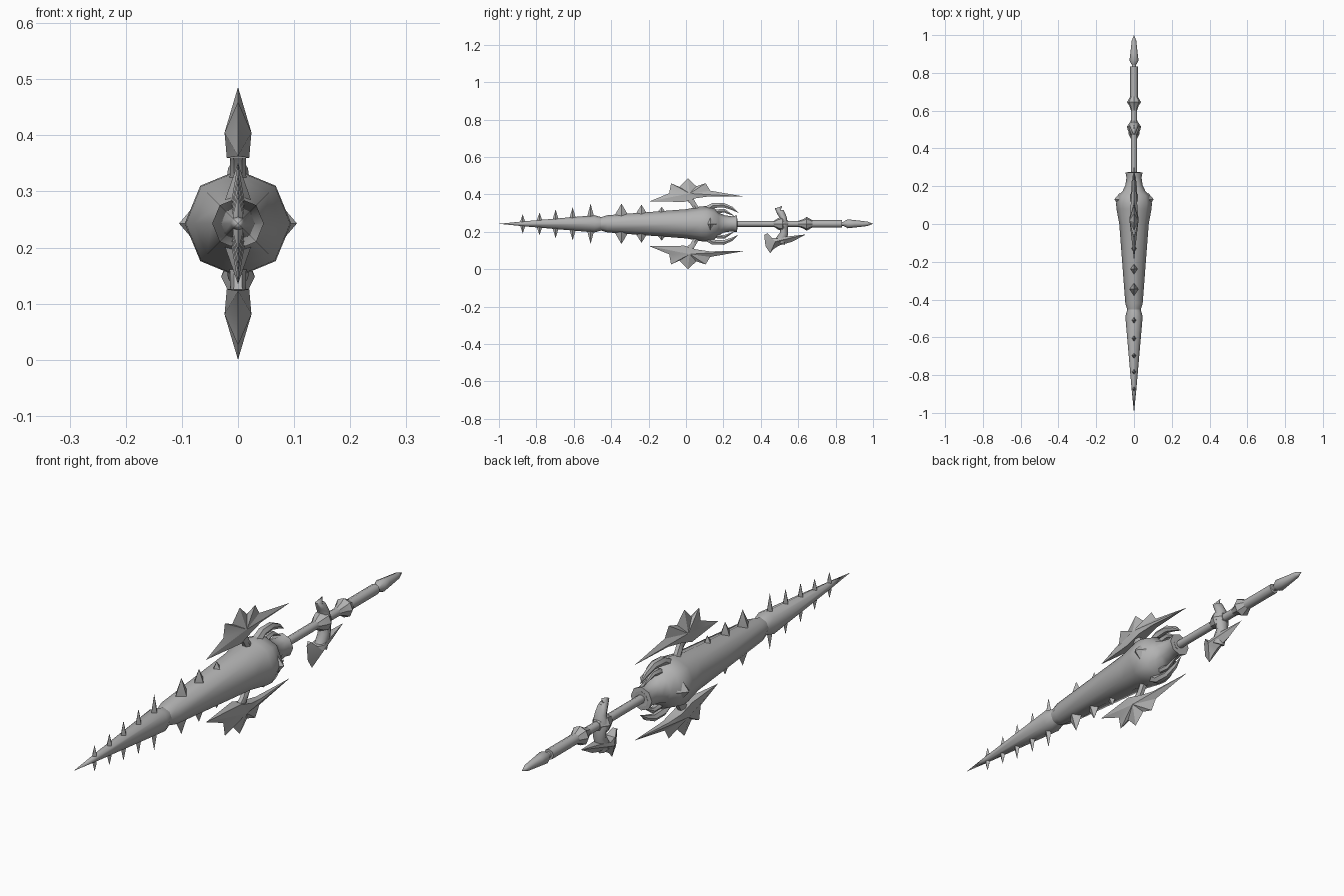
import bpy, bmesh, math
from mathutils import Vector

cube = bpy.data.objects.get("Cube")
if cube:
    bpy.data.objects.remove(cube, do_unlink=True)

AXIS = 0.243  # height of the weapon's long axis

metal = bpy.data.materials.new("grey metal")
metal.use_nodes = True
GREY = (0.45, 0.45, 0.45, 1)
metal.diffuse_color = GREY
metal.node_tree.nodes["Principled BSDF"].inputs["Base Color"].default_value = GREY


def finish(name, bm, angle):
    bmesh.ops.remove_doubles(bm, verts=bm.verts, dist=0.0002)
    bmesh.ops.recalc_face_normals(bm, faces=bm.faces)
    mesh = bpy.data.meshes.new(name)
    bm.to_mesh(mesh)
    bm.free()
    mesh.materials.append(metal)
    obj = bpy.data.objects.new(name, mesh)
    obj.location.z = AXIS
    bpy.context.collection.objects.link(obj)
    bpy.ops.object.select_all(action='DESELECT')
    obj.select_set(True)
    bpy.context.view_layer.objects.active = obj
    bpy.ops.object.shade_smooth_by_angle(angle=math.radians(angle))
    return obj


def loft(name, stations, sides=8, flip=1, angle=50):
    """Skin rings (y, z, radius across x, radius in plane) along a path in the yz plane."""
    bm = bmesh.new()
    pts = [Vector((0, s[0], s[1])) for s in stations]
    rings = []
    for i, s in enumerate(stations):
        t = (pts[min(i + 1, len(pts) - 1)] - pts[max(i - 1, 0)]).normalized()
        n = Vector((0, -t.z, t.y))
        ring = []
        for k in range(sides):
            a = math.tau * k / sides
            p = pts[i] + n * (math.sin(a) * s[3])
            ring.append(bm.verts.new((math.cos(a) * s[2], p.y, p.z * flip)))
        rings.append(ring)
    for a, b in zip(rings, rings[1:]):
        for k in range(sides):
            m = (k + 1) % sides
            bm.faces.new((a[k], a[m], b[m], b[k]))
    bm.faces.new(rings[0])
    bm.faces.new(rings[-1])
    return finish(name, bm, angle)


def lathe(name, profile, sides=8, angle=50):
    return loft(name, [(y, 0, r, r) for y, r in profile], sides, 1, angle)


def blade(name, outline, hub, flip=1):
    """Outline of (y, z, half thickness), each side fanned to a raised hub."""
    bm = bmesh.new()
    sides = []
    for s in (1, -1):
        rim = [bm.verts.new((s * x, y, z * flip)) for y, z, x in outline]
        mid = bm.verts.new((s * hub[2], hub[0], hub[1] * flip))
        for a, b in zip(rim, rim[1:] + rim[:1]):
            bm.faces.new((a, b, mid))
        sides.append(rim)
    # close the thick edges between both sides
    n = len(outline)
    for i in range(n):
        j = (i + 1) % n
        if outline[i][2] + outline[j][2] > 0:
            bm.faces.new((sides[0][i], sides[0][j], sides[1][j], sides[1][i]))
    return finish(name, bm, 25)


# Lance body: front point, notch and flared rear cone
lathe("front_point", [(-1, 0), (-0.87, 0.013), (-0.49, 0.046), (-0.45, 0.035)])
lathe("lance_cone", [(-0.46, 0.034), (-0.42, 0.046), (0, 0.078), (0.08, 0.093),
                     (0.11, 0.095), (0.15, 0.086), (0.175, 0.06), (0.205, 0.046),
                     (0.245, 0.04), (0.272, 0.045), (0.275, 0.03), (0.25, 0.016)])

# Shaft, grip collars and end point
lathe("shaft", [(0.24, 0.016), (0.63, 0.016)])
lathe("grip_collar", [(0.6, 0.016), (0.625, 0.024), (0.645, 0.037), (0.675, 0.02)], 8, 30)
lathe("grip", [(0.66, 0.02), (0.835, 0.02), (0.835, 0.011), (0.86, 0.011)], 8)
lathe("end_point", [(0.84, 0.01), (0.865, 0.024), (0.9, 0.02), (0.97, 0.012), (1, 0)])
lathe("guard_collar", [(0.47, 0.016), (0.495, 0.032), (0.515, 0.038), (0.545, 0.018)], 8, 30)

# Spikes: position along the axis, tip height, half length, half width
SPIKES = [(-0.873, 0.051, 0.012, 0.009), (-0.783, 0.061, 0.014, 0.01),
          (-0.697, 0.077, 0.016, 0.011), (-0.606, 0.088, 0.018, 0.012),
          (-0.51, 0.108, 0.02, 0.013), (-0.345, 0.108, 0.04, 0.024),
          (-0.238, 0.102, 0.036, 0.022), (-0.13, 0.09, 0.032, 0.02)]
FIN = [(-0.195, 0.12, 0), (-0.09, 0.163, 0), (-0.08, 0.217, 0), (-0.035, 0.197, 0),
       (0.01, 0.243, 0), (0.055, 0.201, 0), (0.105, 0.217, 0), (0.13, 0.177, 0),
       (0.315, 0.145, 0), (0.125, 0.147, 0.012), (0.055, 0.137, 0.02), (-0.01, 0.117, 0.02)]

# Parts repeated above and below the axis
for flip, where in ((1, "upper"), (-1, "lower")):
    for i, (y, tip, length, width) in enumerate(SPIKES):
        base = 0.01 + 0.045 * (1 + y)
        loft(f"{where}_spike_{i + 1}", [(y, base * 0.6, width, length),
             (y, base, width, length), (y, tip, 0, 0)], 4, flip, 20)
    blade(f"{where}_fin", FIN, (0.02, 0.162, 0.024), flip)
    loft(f"{where}_fin_strut", [(0.065, 0.06, 0.018, 0.022), (0.05, 0.09, 0.014, 0.016),
         (0.035, 0.115, 0.014, 0.016), (0.01, 0.145, 0.018, 0.024)], 6, flip)
    loft(f"{where}_outer_claw", [(0.1, 0.07, 0.02, 0.02), (0.145, 0.098, 0.018, 0.016),
         (0.2, 0.1, 0.015, 0.014), (0.245, 0.083, 0.01, 0.01), (0.282, 0.058, 0, 0)], 6, flip)
    loft(f"{where}_inner_claw", [(0.13, 0.04, 0.018, 0.018), (0.17, 0.067, 0.015, 0.013),
         (0.205, 0.07, 0.012, 0.011), (0.262, 0.04, 0, 0)], 6, flip)

# Four-sided studs on both flanks of the flare
for side, where in ((1, "left"), (-1, "right")):
    bm = bmesh.new()
    tip = bm.verts.new((side * 0.105, 0.13, 0))
    ring = [bm.verts.new((side * 0.075, 0.13 + 0.035 * math.cos(k * math.pi / 2),
                          0.035 * math.sin(k * math.pi / 2))) for k in range(4)]
    for k in range(4):
        bm.faces.new((ring[k], ring[(k + 1) % 4], tip))
    bm.faces.new(ring)
    finish(f"{where}_stud", bm, 20)

# Hand guard: curved horn above and crescent blade below
loft("guard_horn", [(0.5, -0.1, 0.022, 0.03), (0.525, -0.05, 0.024, 0.022),
                    (0.525, 0, 0.03, 0.02), (0.52, 0.035, 0.024, 0.018),
                    (0.505, 0.062, 0.018, 0.02), (0.49, 0.078, 0.012, 0.016),
                    (0.515, 0.095, 0, 0)], 8)
blade("guard_blade", [(0.418, -0.06, 0), (0.435, -0.05, 0.008), (0.455, -0.075, 0.015),
                      (0.49, -0.078, 0.024), (0.54, -0.068, 0.018), (0.64, -0.057, 0),
                      (0.57, -0.095, 0), (0.5, -0.115, 0), (0.468, -0.135, 0),
                      (0.45, -0.157, 0), (0.425, -0.12, 0)], (0.478, -0.095, 0.03))
